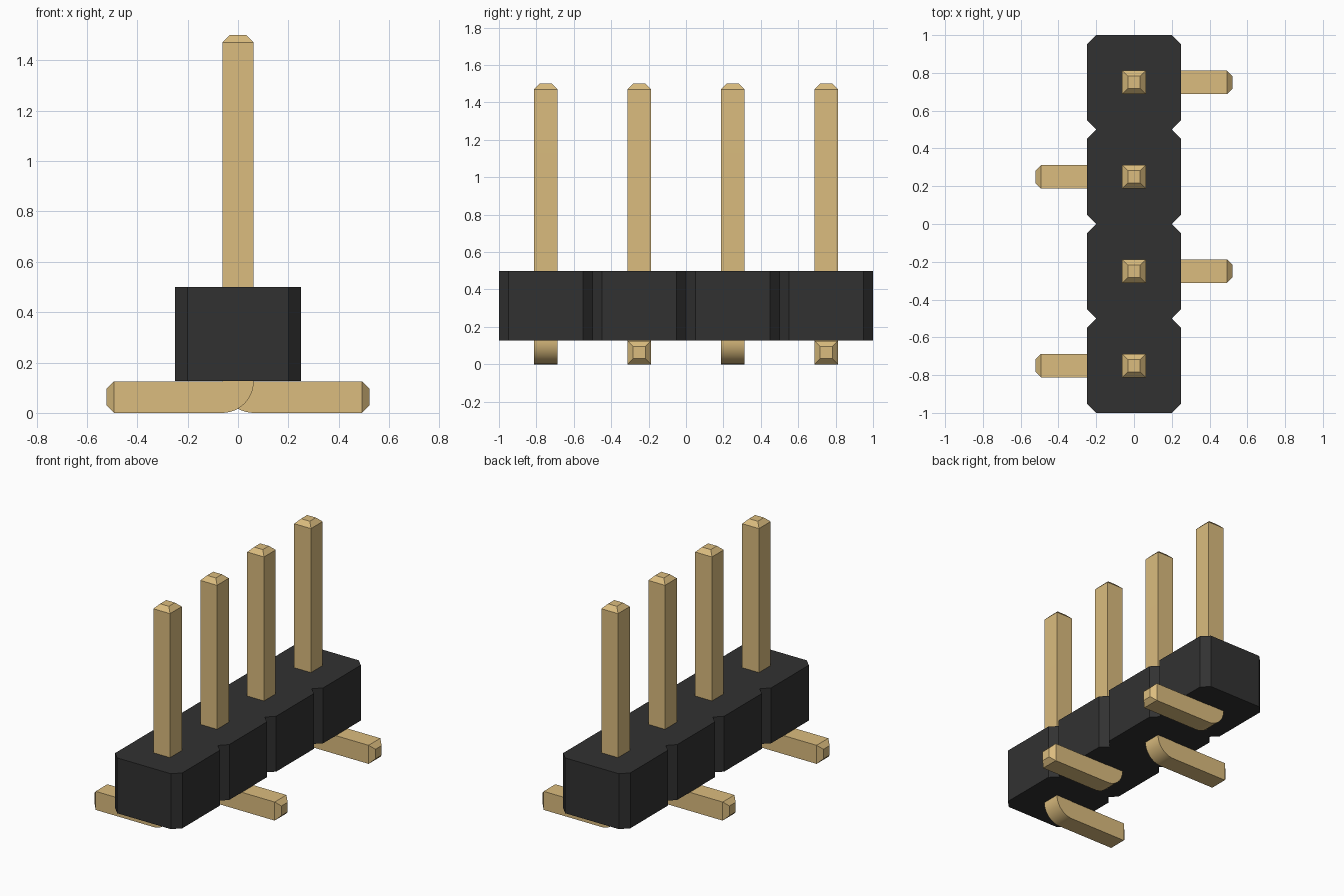
import bpy
import bmesh
import math
from mathutils import Vector

cube = bpy.data.objects.get("Cube")
if cube:
    bpy.data.objects.remove(cube, do_unlink=True)

PITCH = 0.5           # distance between pins
COUNT = 4
HALF = 0.0625         # half thickness of a pin
BODY_BOTTOM, BODY_TOP = 0.127, 0.5
PIN_TOP, ARM_END, TAPER = 1.5, 0.522, 0.03


def make_material(name, colour, roughness):
    mat = bpy.data.materials.new(name)
    mat.use_nodes = True
    mat.diffuse_color = colour
    bsdf = next(n for n in mat.node_tree.nodes if n.type == 'BSDF_PRINCIPLED')
    bsdf.inputs["Base Color"].default_value = colour
    bsdf.inputs["Roughness"].default_value = roughness
    return mat


black = make_material("black plastic", (0.031, 0.031, 0.031, 1), 0.6)
gold = make_material("gold metal", (0.708, 0.504, 0.210, 1), 0.5)


def extrude_outline(bm, points, offset):
    """Fill a closed outline and extrude it into a solid."""
    face = bm.faces.new([bm.verts.new(p) for p in points])
    new = bmesh.ops.extrude_face_region(bm, geom=[face])["geom"]
    verts = [v for v in new if isinstance(v, bmesh.types.BMVert)]
    bmesh.ops.translate(bm, verts=verts, vec=offset)
    bmesh.ops.recalc_face_normals(bm, faces=bm.faces)
    bm.normal_update()


def taper_end(bm, direction):
    """Extrude the furthest face along a direction into a chamfered tip."""
    face = max((f for f in bm.faces if f.normal.dot(direction) > 0.99),
               key=lambda f: f.calc_center_median().dot(direction))
    tip = bmesh.ops.extrude_discrete_faces(bm, faces=[face])["faces"][0]
    centre = tip.calc_center_median()
    for v in tip.verts:
        v.co = centre + (v.co - centre) * 0.52 + direction * TAPER


def finish(bm, name, mat):
    mesh = bpy.data.meshes.new(name)
    bm.to_mesh(mesh)
    bm.free()
    mesh.materials.append(mat)
    mesh.shade_smooth()
    mesh.set_sharp_from_angle(angle=math.radians(30))
    obj = bpy.data.objects.new(name, mesh)
    bpy.context.collection.objects.link(obj)
    return obj


def make_body():
    # One side of the outline has chamfered corners at every pin position
    side = []
    for i in range(COUNT):
        y = (i - COUNT / 2) * PITCH
        side += [(0.2, y), (0.25, y + 0.05), (0.25, y + PITCH - 0.05)]
    side.append((0.2, COUNT / 2 * PITCH))
    outline = side + [(-x, y) for x, y in reversed(side)]
    bm = bmesh.new()
    extrude_outline(bm, [(x, y, BODY_BOTTOM) for x, y in outline],
                    (0, 0, BODY_TOP - BODY_BOTTOM))
    return finish(bm, "plastic_body", black)


def make_pin(name, y, side):
    # L-shaped profile with a rounded outer bend and a sharp inner corner
    size = 2 * HALF
    profile = [(HALF, PIN_TOP - TAPER), (-HALF, PIN_TOP - TAPER)]
    for i in range(13):
        a = math.pi + i / 12 * math.pi / 2
        profile.append((HALF + size * math.cos(a), size + size * math.sin(a)))
    profile += [(ARM_END - TAPER, 0), (ARM_END - TAPER, size), (HALF, size)]
    bm = bmesh.new()
    extrude_outline(bm, [(side * x, y - HALF, z) for x, z in profile],
                    (0, size, 0))
    taper_end(bm, Vector((0, 0, 1)))
    taper_end(bm, Vector((side, 0, 0)))
    return finish(bm, name, gold)


make_body()
# Feet alternate right and left from front to back
for i in range(COUNT):
    make_pin(f"pin_{i + 1}", (i - (COUNT - 1) / 2) * PITCH, 1 if i % 2 else -1)
